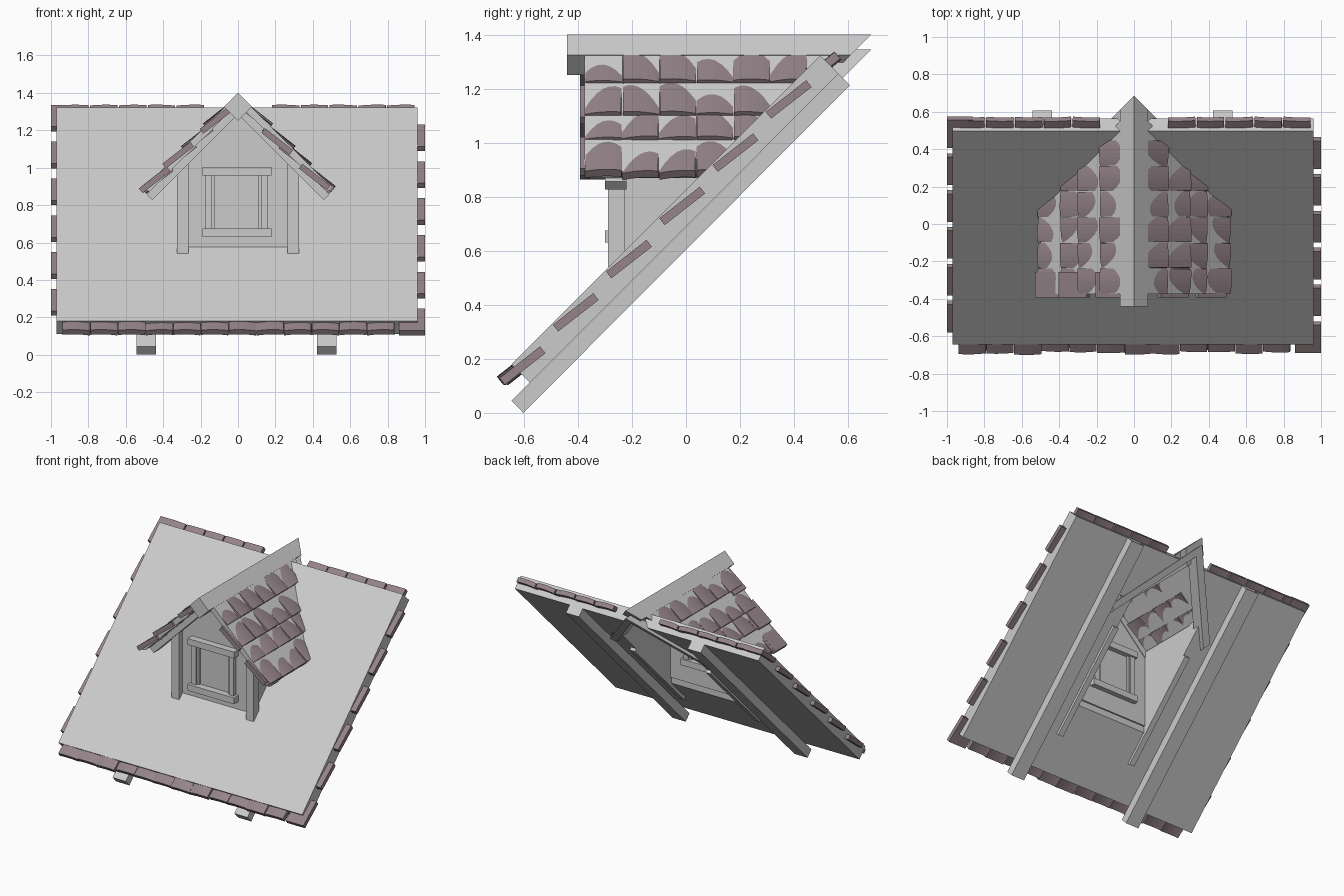
import bpy, bmesh, math, random
from mathutils import Vector, Matrix

if "Cube" in bpy.data.objects:
    bpy.data.objects.remove(bpy.data.objects["Cube"])

random.seed(4)
tile_mat = bpy.data.materials.new("tile_clay")
tile_mat.diffuse_color = (0.30, 0.23, 0.25, 1)
tile_mat.use_nodes = True
tile_mat.node_tree.nodes["Principled BSDF"].inputs["Base Color"].default_value = tile_mat.diffuse_color


def finish(name, bm, mat=None):
    bmesh.ops.recalc_face_normals(bm, faces=bm.faces)
    me = bpy.data.meshes.new(name)
    bm.to_mesh(me)
    bm.free()
    ob = bpy.data.objects.new(name, me)
    bpy.context.collection.objects.link(ob)
    if mat:
        me.materials.append(mat)
    return ob


def prism(name, a, b):
    """Solid between two matching rings of points."""
    bm = bmesh.new()
    va = [bm.verts.new(p) for p in a]
    vb = [bm.verts.new(p) for p in b]
    bm.faces.new(va)
    bm.faces.new(vb[::-1])
    for i in range(len(va)):
        j = (i + 1) % len(va)
        bm.faces.new((va[i], vb[i], vb[j], va[j]))
    return finish(name, bm)


def along_x(name, yz, x0, x1):
    return prism(name, [(x0, y, z) for y, z in yz], [(x1, y, z) for y, z in yz])


def along_y(name, xz, front, back):
    """front and back give y as a function of height"""
    return prism(name, [(x, front(z), z) for x, z in xz], [(x, back(z), z) for x, z in xz])


def box(name, x0, x1, y0, y1, z0, z1):
    return along_x(name, [(y0, z0), (y1, z0), (y1, z1), (y0, z1)], x0, x1)


def chevron(top, bottom, w):
    t = (top - bottom) / 2
    return [(0, top), (w, top - w), (w - t, top - w - t), (0, bottom),
            (t - w, top - w - t), (-w, top - w)]


def flat(y):
    return lambda z: y


def slant(c):
    return lambda z: z - c


# Main sloping roof with the dormer opening cut through it
slab = along_x("main_roof", [(-0.645, 0.18), (0.497, 1.322), (0.565, 1.255), (-0.577, 0.112)], -0.97, 0.96)
cutter = along_y("opening_cutter",
                 [(-0.28, 0.3), (0.28, 0.3), (0.28, 1.06), (0, 1.34), (-0.28, 1.06)],
                 flat(-0.235), flat(0.9))
mod = slab.modifiers.new("opening", "BOOLEAN")
mod.object = cutter
mod.operation = 'DIFFERENCE'
mod.solver = 'EXACT'
bpy.context.view_layer.objects.active = slab
slab.select_set(True)
bpy.ops.object.modifier_apply(modifier="opening")
bpy.data.objects.remove(cutter)

# Rafters and thin battens under the roof
for x in (-0.49, 0.475):
    along_x("rafter", [(-0.645, 0.045), (0.565, 1.255), (0.607, 1.213), (-0.602, 0.0)], x - 0.052, x + 0.052)
for x in (-0.3, 0.3):
    along_x("batten", [(-0.40, 0.30), (0.16, 0.86), (0.18, 0.84), (-0.38, 0.28)], x - 0.02, x + 0.02)

# Dormer walls and corner posts
along_y("dormer_front_wall",
        [(-0.29, 0.5), (0.29, 0.5), (0.29, 1.055), (0, 1.345), (-0.29, 1.055)], flat(-0.25), flat(-0.225))
for s in (-1, 1):
    along_x("dormer_side_wall", [(-0.25, 0.46), (-0.25, 1.05), (0.225, 1.05), (0.30, 1.0)], s * 0.28, s * 0.30)
    box("corner_post", s * 0.265, s * 0.325, -0.288, -0.225, 0.54, 1.03)

# Window frame
for z in (0.63, 0.958):
    box("window_rail", -0.19, 0.178, -0.30, -0.19, z, z + 0.045)
for x in (-0.158, 0.142):
    box("window_stile", x - 0.018, x + 0.018, -0.278, -0.20, 0.67, 0.96)
for x in (-0.132, 0.116):
    box("window_inner_stile", x - 0.008, x + 0.008, -0.265, -0.21, 0.67, 0.96)

# Dormer roof, rafter pairs and ridge beam
along_y("dormer_roof", chevron(1.395, 1.345, 0.50), flat(-0.375), slant(0.77))
along_y("front_barge_boards", chevron(1.345, 1.285, 0.488), flat(-0.30), flat(-0.22))
along_y("valley_boards", chevron(1.345, 1.285, 0.41), slant(0.74), slant(0.66))
along_y("ridge_beam", [(0, 1.40), (0.075, 1.325), (0, 1.25), (-0.075, 1.325)], flat(-0.44), slant(0.715))


def tile(name, pos, u, v, n, width, tilt=7, roll=0, bow=0.012, length=0.19, thick=0.032):
    """Curved clay tile: u along the eave, v down the slope, n out of the roof"""
    u, v, n = (Vector(a).normalized() for a in (u, v, n))
    q = Matrix.Rotation(math.radians(roll), 3, v)
    u, n = q @ u, q @ n
    t = math.radians(tilt)
    v, n = v * math.cos(t) + n * math.sin(t), n * math.cos(t) - v * math.sin(t)
    seg = 6
    prof = []
    for side in (1, -1):
        for i in range(seg + 1):
            f = (i / seg * 2 - 1) * side
            prof.append((f * width / 2, side * thick / 2 + bow * (0.5 - f * f)))
    rings = [[Vector(pos) + u * a + n * b + v * e * length / 2 for a, b in prof] for e in (-1, 1)]
    ob = prism(name, *rings)
    ob.data.materials.append(tile_mat)
    for p in ob.data.polygons:
        p.use_smooth = False
    return ob


# Main roof tiles: both verges, eave and ridge
V, N = (0, -1, -1), (0, -1, 1)
for i in range(6):
    y = -0.605 + i * 0.197
    tile("verge_tile_right", (0.93, y, y + 0.78), (1, 0, 0), V, N, 0.14, bow=0)
    y += 0.11
    tile("verge_tile_left", (-0.93, y, y + 0.775), (1, 0, 0), V, N, 0.14, bow=0)
for i in range(12):
    tile("eave_tile", (-0.865 + i * 0.148, -0.605 + random.uniform(-0.01, 0.01), 0.178),
         (1, 0, 0), V, N, 0.146, roll=random.uniform(-3, 3), bow=0.006)
for s in (-1, 1):
    for i in range(5):
        tile("ridge_tile", (s * (0.255 + i * 0.154), 0.488, 1.262), (1, 0, 0), V, N, 0.146, bow=0.004,
             tilt=5, roll=random.uniform(-3, 3))

# Dormer roof tiles: rows on both slopes and front verge
for s in (-1, 1):
    V, N = (s, 0, -1), (s, 0, 1)
    for low, y_end in ((0.885, 0.16), (1.01, 0.25), (1.10, 0.33), (1.22, 0.40)):
        zc = low + 0.067
        y = -0.305
        while y < y_end:
            d = random.uniform(0.010, 0.019)
            x = (1.395 - d * 1.414 / 2 - zc)
            tile("dormer_tile", (s * x, y, zc - d * 0.707), (0, 1, 0), V, N, 0.134,
                 roll=random.uniform(-6, 6), bow=0.006)
            y += 0.137
for x, z in ((-0.12, 1.253), (-0.32, 1.067), (-0.445, 0.935), (0.21, 1.14), (0.41, 0.95)):
    s = 1 if x > 0 else -1
    tile("dormer_verge_tile", (x, -0.325, z), (0, 1, 0), (s, 0, -1), (s, 0, 1), 0.135, bow=0)
